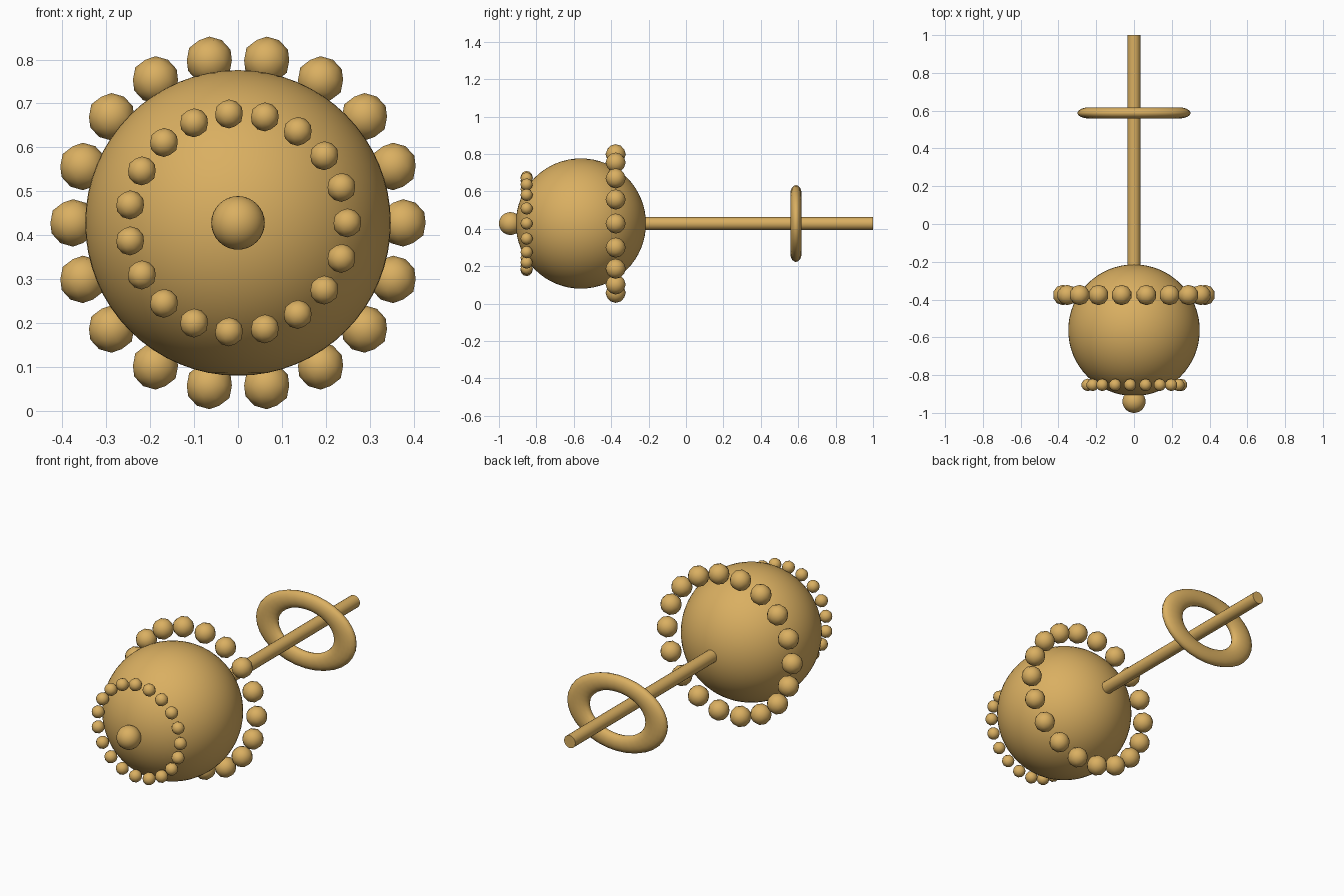
import bpy
import math

if "Cube" in bpy.data.objects:
    bpy.data.objects.remove(bpy.data.objects["Cube"])

CZ = 0.428  # height of the long axis

gold = bpy.data.materials.new("warm gold")
gold.diffuse_color = (0.70, 0.43, 0.12, 1.0)
gold.use_nodes = True
gold.node_tree.nodes["Principled BSDF"].inputs["Base Color"].default_value = gold.diffuse_color


def finish(name, angle=40):
    """Name, colour and smooth the object just added."""
    ob = bpy.context.object
    ob.name = name
    bpy.ops.object.transform_apply(location=False, rotation=True, scale=True)
    ob.data.materials.append(gold)
    bpy.ops.object.shade_smooth_by_angle(angle=math.radians(angle))
    return ob


def ball(name, y, radius, segments, rings):
    bpy.ops.mesh.primitive_uv_sphere_add(segments=segments, ring_count=rings,
                                         radius=radius, location=(0, y, CZ))
    finish(name)


def bead_ring(name, count, y, ring_radius, bead_radius):
    """Circle of low-poly beads around the long axis."""
    for i in range(count):
        a = 2 * math.pi * i / count
        bpy.ops.mesh.primitive_ico_sphere_add(
            subdivisions=2, radius=bead_radius,
            location=(ring_radius * math.cos(a), y, CZ + ring_radius * math.sin(a)))
        finish(f"{name}_{i + 1}")


# Round head and the knob on its front
ball("head", -0.562, 0.348, 64, 32)
ball("front_knob", -0.939, 0.061, 32, 16)

# Bead collars
bead_ring("large_bead", 18, -0.376, 0.376, 0.054)
bead_ring("small_bead", 19, -0.852, 0.249, 0.033)

# Straight shaft, running from inside the head to the back
y0, y1 = -0.3, 1.0
bpy.ops.mesh.primitive_cylinder_add(vertices=20, radius=0.034, depth=y1 - y0,
                                    location=(0, (y0 + y1) / 2, CZ),
                                    rotation=(math.pi / 2, 0, 0))
finish("shaft")

# Flattened oval ring handle around the shaft
bpy.ops.mesh.primitive_torus_add(major_segments=32, minor_segments=16,
                                 major_radius=0.235, minor_radius=0.065,
                                 location=(0, 0.588, CZ),
                                 rotation=(math.pi / 2, 0, 0))
bpy.context.object.scale = (1.0, 0.685, 0.46)  # local y is world z here
finish("oval_handle", 60)
